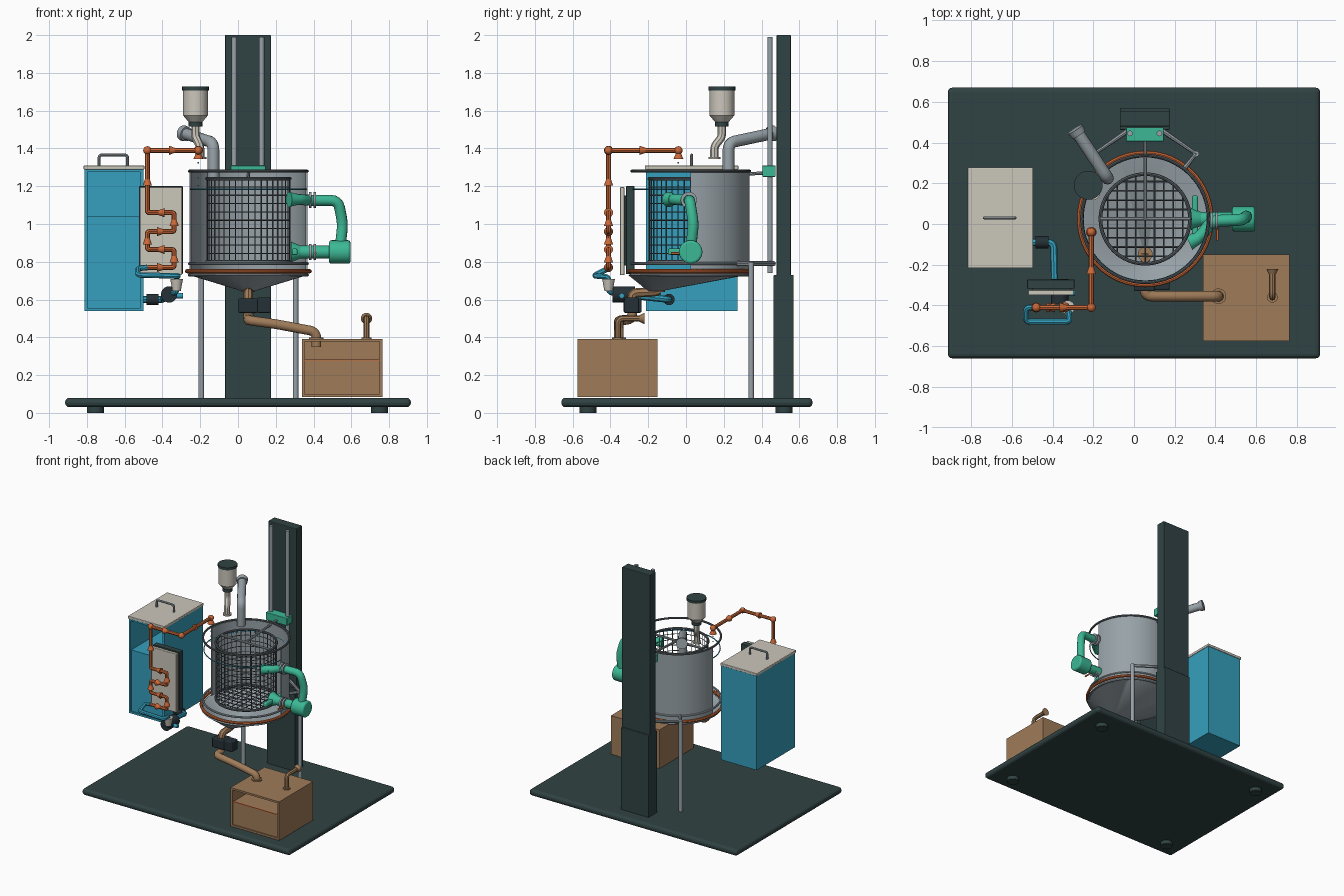
import bpy, bmesh, math
from mathutils import Vector

if "Cube" in bpy.data.objects:
    bpy.data.objects.remove(bpy.data.objects["Cube"], do_unlink=True)


def material(name, *rgb):
    m = bpy.data.materials.new(name)
    m.use_nodes = True
    m.diffuse_color = (*rgb, 1)
    m.node_tree.nodes["Principled BSDF"].inputs["Base Color"].default_value = (*rgb, 1)
    return m


DARK = material("dark slate", 0.03, 0.055, 0.056)
STEEL = material("steel", 0.31, 0.36, 0.39)
WIRE = material("dark steel", 0.11, 0.13, 0.14)
CREAM = material("cream", 0.6, 0.57, 0.5)
BLUE = material("water blue", 0.035, 0.35, 0.51)
COPPER = material("copper", 0.6, 0.14, 0.04)
GREEN = material("pump green", 0.045, 0.48, 0.3)
BROWN = material("drain brown", 0.35, 0.2, 0.1)
BLACK = material("valve black", 0.018, 0.03, 0.036)

CX, CY = 0.055, 0.025      # vessel axis


def finish(bm, name, mat, smooth=True):
    bmesh.ops.recalc_face_normals(bm, faces=bm.faces)
    me = bpy.data.meshes.new(name)
    bm.to_mesh(me)
    bm.free()
    ob = bpy.data.objects.new(name, me)
    bpy.context.collection.objects.link(ob)
    me.materials.append(mat)
    if smooth:
        bpy.ops.object.select_all(action='DESELECT')
        ob.select_set(True)
        bpy.context.view_layer.objects.active = ob
        bpy.ops.object.shade_smooth_by_angle(angle=math.radians(35))
    return ob


def box(name, x, y, z, mat, bevel=0):
    bm = bmesh.new()
    bmesh.ops.create_cube(bm, size=1)
    for v in bm.verts:
        v.co = [sum(r) / 2 + c * (r[1] - r[0]) for c, r in zip(v.co, (x, y, z))]
    ob = finish(bm, name, mat, False)
    if bevel:
        mod = ob.modifiers.new("bevel", 'BEVEL')
        mod.width, mod.segments = bevel, 3
    return ob


def cone(name, a, b, r1, r2, mat, seg=24):
    a, b = Vector(a), Vector(b)
    bm = bmesh.new()
    bmesh.ops.create_cone(bm, cap_ends=True, segments=seg, radius1=r1, radius2=r2, depth=(b - a).length)
    q = (b - a).to_track_quat('Z', 'Y')
    for v in bm.verts:
        v.co = q @ v.co + (a + b) / 2
    return finish(bm, name, mat)


def rod(name, a, b, r, mat):
    return cone(name, a, b, r, r, mat)


def tubes(name, paths, r, mat, fillet=0, closed=False, res=2):
    """Round tubes along paths, with softened corners."""
    cu = bpy.data.curves.new(name, 'CURVE')
    cu.dimensions = '3D'
    cu.bevel_depth, cu.bevel_resolution, cu.use_fill_caps = r, res, True
    for path in paths:
        pts = [Vector(p) for p in path]
        out = pts
        if fillet:
            out = [pts[0]]
            for a, p, b in zip(pts, pts[1:], pts[2:]):
                s = p + (a - p).normalized() * min(fillet, (a - p).length * 0.45)
                e = p + (b - p).normalized() * min(fillet, (b - p).length * 0.45)
                out += [s * (1 - t) ** 2 + p * 2 * t * (1 - t) + e * t * t for t in (0, 0.25, 0.5, 0.75, 1)]
            out.append(pts[-1])
        sp = cu.splines.new('POLY')
        sp.points.add(len(out) - 1)
        for q, p in zip(sp.points, out):
            q.co = (*p, 1)
        sp.use_cyclic_u = closed
    tmp = bpy.data.objects.new(name + " path", cu)
    bpy.context.collection.objects.link(tmp)
    me = bpy.data.meshes.new_from_object(tmp.evaluated_get(bpy.context.evaluated_depsgraph_get()))
    bpy.data.objects.remove(tmp, do_unlink=True)
    bm = bmesh.new()
    bm.from_mesh(me)
    bpy.data.meshes.remove(me)
    return finish(bm, name, mat)


def circle(r, z, n=64):
    return [(CX + r * math.cos(i * math.tau / n), CY + r * math.sin(i * math.tau / n), z) for i in range(n)]


def lathe(name, profile, centre, mat, arc=math.tau, n=64, shear=0):
    """Spin a closed (r, z) profile; shear slides lower points in y."""
    bm = bmesh.new()
    full = arc > 6
    top = max(z for _, z in profile)
    rings = []
    for i in range(n if full else n + 1):
        a = arc * i / n
        rings.append([bm.verts.new((centre[0] + r * math.cos(a), centre[1] + r * math.sin(a) + shear * (top - z), z))
                      for r, z in profile])
    k = len(profile)
    for i in range(n):
        p, q = rings[i], rings[(i + 1) % len(rings)]
        for j in range(k):
            bm.faces.new((p[j], p[(j + 1) % k], q[(j + 1) % k], q[j]))
    if not full:
        bm.faces.new(rings[0])
        bm.faces.new(rings[-1])
    return finish(bm, name, mat)


def open_tank(name, x, y, z, level, mat, t=0.015):
    """Box with its front cut away and liquid standing inside."""
    box(name + "_floor", x, y, (z[0], z[0] + t), mat)
    box(name + "_top", x, y, (z[1] - t, z[1]), mat)
    box(name + "_back", x, (y[1] - t, y[1]), z, mat)
    box(name + "_left_wall", (x[1] - t, x[1]), y, z, mat)
    box(name + "_right_wall", (x[0], x[0] + t), y, z, mat)
    box(name + "_liquid", (x[0] + t, x[1] - t), (y[0] + 0.01, y[1] - t), (z[0] + t, level), mat)


# Base, feet, column and rails
box("base_plate", (-0.915, 0.915), (-0.66, 0.67), (0.03, 0.08), DARK, 0.022)
for x in (-0.755, 0.75):
    for y in (-0.52, 0.52):
        rod("foot", (x, y, 0), (x, y, 0.035), 0.045, DARK)
box("column", (-0.07, 0.175), (0.48, 0.555), (0.07, 2), DARK, 0.005)
box("column_sleeve", (-0.07, 0.175), (0.463, 0.57), (0.07, 0.73), DARK, 0.005)
for x in (-0.02, 0.125):
    rod("rail", (x, 0.445, 0.74), (x, 0.445, 1.99), 0.014, STEEL)
box("carriage", (-0.04, 0.145), (0.405, 0.475), (1.25, 1.31), GREEN, 0.004)
for s in (-1, 1):
    x = CX + s * 0.25
    rod("support_leg", (x, 0.345, 0.07), (x, 0.345, 0.8), 0.015, STEEL)
    tubes("leg_bracket", [[(CX + s * 0.075, 0.465, 0.79), (x, 0.345, 0.79), (CX + s * 0.19, 0.27, 0.79)]], 0.013, STEEL)

# Cut-away vessel with skewed cone bottom
lathe("vessel_shell", [(0.312, 0.73), (0.312, 1.275), (0.303, 1.275), (0.303, 0.73)], (CX, CY), STEEL, math.pi, 48)
lathe("vessel_cone", [(0.315, 0.73), (0.035, 0.645), (0.03, 0.65), (0.31, 0.738)], (CX, CY), STEEL, shear=-2.05)
for name, r, z, t, m in (("vessel_rim", 0.312, 1.28, 0.008, WIRE), ("lower_rim", 0.312, 0.79, 0.008, STEEL),
                         ("cone_rim", 0.313, 0.73, 0.008, STEEL), ("heating_ring", 0.325, 0.75, 0.011, COPPER),
                         ("water_line", 0.306, 1.185, 0.004, BLUE)):
    tubes(name, [circle(r, z)], t, m, closed=True)

# Wire basket
R, LOW, HIGH = 0.22, 0.8, 1.24
tubes("basket_rims", [circle(R, LOW), circle(R, HIGH)], 0.009, WIRE, closed=True)
tubes("basket_hoops", [circle(R, LOW + (HIGH - LOW) * i / 10, 48) for i in range(1, 10)], 0.003, WIRE, closed=True, res=0)
tubes("basket_uprights", [[p, (p[0], p[1], HIGH)] for p in circle(R, LOW, 40)], 0.003, WIRE, res=0)
floor = []
for i in range(-4, 5):
    d = i * 0.046
    h = math.sqrt(R * R - d * d)
    floor += [[(CX + d, CY - h, LOW), (CX + d, CY + h, LOW)], [(CX - h, CY + d, LOW), (CX + h, CY + d, LOW)]]
tubes("basket_floor", floor, 0.004, WIRE, res=0)
tubes("lift_arm", [[(CX, 0.41, 1.27), (CX, CY, 1.245)], [(CX - R, CY, HIGH), (CX + R, CY, HIGH)]], 0.009, STEEL)

# Water tank
open_tank("water_tank", (-0.812, -0.5), (-0.212, 0.272), (0.54, 1.29), 1.04, BLUE)
box("tank_lid", (-0.817, -0.496), (-0.217, 0.277), (1.289, 1.31), CREAM, 0.004)
tubes("tank_handle", [[(-0.735, 0.03, 1.3), (-0.735, 0.03, 1.365), (-0.585, 0.03, 1.365), (-0.585, 0.03, 1.3)]],
      0.008, STEEL, 0.015)

# Heat exchanger
box("exchanger_back", (-0.525, -0.292), (-0.318, -0.272), (0.735, 1.2), DARK, 0.004)
box("exchanger_panel", (-0.52, -0.297), (-0.35, -0.325), (0.73, 1.195), CREAM, 0.004)
box("exchanger_spacer", (-0.5, -0.31), (-0.33, -0.31), (0.78, 1.15), DARK)
L, RR, Y = -0.48, -0.338, -0.41
coil = [(L, Y, 0.77), (RR, Y, 0.77), (RR, Y, 0.865), (L, Y, 0.865), (L, Y, 0.96), (RR, Y, 0.96), (RR, Y, 1.06),
        (L, Y, 1.06), (L, Y, 1.39), (-0.21, Y, 1.39), (-0.21, -0.04, 1.39), (-0.21, -0.04, 1.35)]
tubes("hot_water_pipe", [coil], 0.013, COPPER, 0.012)
for a, b in zip(coil, coil[1:-1]):
    a, b = Vector(a), Vector(b)
    m, d = (a + b) / 2, (b - a).normalized() * 0.02
    cone("flow_arrow", m - d, m + d, 0.024, 0.01, COPPER)
for p in (coil[8], coil[9], coil[10]):
    bm = bmesh.new()
    bmesh.ops.create_uvsphere(bm, u_segments=16, v_segments=10, radius=0.022)
    bmesh.ops.translate(bm, verts=bm.verts, vec=p)
    finish(bm, "pipe_elbow", COPPER)
cone("hot_water_outlet", (-0.21, -0.04, 1.345), (-0.21, -0.04, 1.375), 0.026, 0.013, COPPER)
for i in range(4):
    rod("water_drop", (-0.21, -0.04, 1.2 + i * 0.04), (-0.21, -0.04, 1.207 + i * 0.04), 0.004, BLUE)

# Cold water line with valve and pump
tubes("cold_feed_pipe", [[(-0.5, -0.09, 0.6), (-0.395, -0.09, 0.6), (-0.39, -0.28, 0.62)]], 0.018, BLUE, 0.03)
rod("cold_valve", (-0.485, -0.09, 0.6), (-0.42, -0.09, 0.6), 0.03, BLACK)
rod("cold_pump", (-0.365, -0.39, 0.627), (-0.365, -0.27, 0.627), 0.043, BLACK)
rod("pump_stub", (-0.37, -0.34, 0.62), (-0.29, -0.34, 0.62), 0.014, BLUE)
cone("pump_fitting", (-0.325, -0.41, 0.645), (-0.325, -0.41, 0.71), 0.022, 0.034, CREAM)
tubes("cold_riser_pipe", [[(-0.365, -0.35, 0.63), (-0.325, -0.41, 0.64), (-0.325, -0.41, 0.72), (-0.315, -0.48, 0.725),
                           (-0.53, -0.48, 0.73), (-0.53, Y, 0.765), (L, Y, 0.77)]], 0.015, BLUE, 0.02)

# Circulation pump and green piping
tubes("upper_return_pipe", [[(0.29, -0.08, 1.13), (0.33, -0.06, 1.13), (0.38, 0.015, 1.125), (0.53, 0.02, 1.125),
                             (0.555, 0.04, 1.0), (0.54, 0.025, 0.87)]], 0.029, GREEN, 0.04, res=4)
cone("return_nozzle", (0.27, -0.09, 1.13), (0.32, -0.068, 1.13), 0.04, 0.028, GREEN)
pump = rod("circulation_pump", (0.482, 0.025, 0.852), (0.595, 0.025, 0.852), 0.062, GREEN)
mod = pump.modifiers.new("bevel", 'BEVEL')
mod.width, mod.segments = 0.012, 3
rod("suction_pipe", (0.31, 0.025, 0.852), (0.49, 0.025, 0.852), 0.034, GREEN)
cone("suction_funnel", (0.28, 0.025, 0.852), (0.34, 0.025, 0.852), 0.055, 0.03, GREEN)
box("suction_manifold", (0.285, 0.315), (-0.095, 0.14), (0.835, 0.87), GREEN, 0.01)
for z in (0.852, 1.127):
    for x in (0.375, 0.4):
        rod("pipe_flange", (x, 0.015, z), (x + 0.013, 0.015, z), 0.043, STEEL)
rod("drain_tap", (0.41, -0.08, 0.845), (0.41, -0.01, 0.845), 0.006, COPPER)

# Dosing hopper
H = (-0.225, 0.19)
lathe("hopper", [(0, 1.715), (0.066, 1.715), (0.066, 1.575), (0.032, 1.535), (0, 1.535)], H, CREAM, n=32)
rod("hopper_lid", (*H, 1.708), (*H, 1.728), 0.071, DARK)
rod("hopper_collar", (*H, 1.515), (*H, 1.545), 0.036, DARK)
tubes("hopper_spout", [[(*H, 1.52), (-0.225, 0.19, 1.46), (-0.2, 0.15, 1.41), (-0.2, 0.15, 1.35)]], 0.022, CREAM, 0.02)
rod("spout_flange", (-0.2, 0.15, 1.345), (-0.2, 0.15, 1.355), 0.032, CREAM)

# Exhaust duct
tubes("exhaust_duct", [[(-0.13, 0.225, 1.25), (-0.13, 0.225, 1.43), (-0.285, 0.46, 1.48)]], 0.031, STEEL, 0.04, res=4)
cone("exhaust_mouth", (-0.272, 0.44, 1.476), (-0.289, 0.466, 1.481), 0.038, 0.042, STEEL)

# Drain line
tubes("drain_elbow", [[(CX, -0.14, 0.65), (CX, -0.17, 0.64), (CX, -0.285, 0.635), (CX, -0.285, 0.58)]], 0.025, BROWN, 0.03)
rod("drain_inlet", (CX, -0.148, 0.64), (CX, -0.148, 0.662), 0.036, BROWN)
box("drain_valve", (0.0, 0.105), (-0.33, -0.235), (0.53, 0.605), BLACK, 0.008)
box("valve_actuator", (0.1, 0.175), (-0.325, -0.25), (0.53, 0.61), BLACK, 0.008)
tubes("drain_pipe", [[(CX, -0.285, 0.55), (CX, -0.285, 0.495), (CX, -0.355, 0.49), (0.2, -0.355, 0.47),
                      (0.415, -0.355, 0.43), (0.415, -0.355, 0.35)]], 0.026, BROWN, 0.035, res=4)
rod("drain_flange", (0.415, -0.355, 0.385), (0.415, -0.355, 0.4), 0.038, BROWN)

# Waste box
open_tank("waste_box", (0.338, 0.765), (-0.575, -0.15), (0.085, 0.392), 0.28, BROWN)
box("waste_level_line", (0.353, 0.75), (-0.568, -0.56), (0.277, 0.283), COPPER)
tubes("waste_vent", [[(0.68, -0.36, 0.38), (0.68, -0.36, 0.5), (0.68, -0.225, 0.5)]], 0.016, BROWN, 0.03)
cone("vent_mouth", (0.68, -0.245, 0.5), (0.68, -0.22, 0.5), 0.018, 0.03, BROWN)
rod("vent_flange", (0.68, -0.36, 0.39), (0.68, -0.36, 0.4), 0.026, BROWN)
